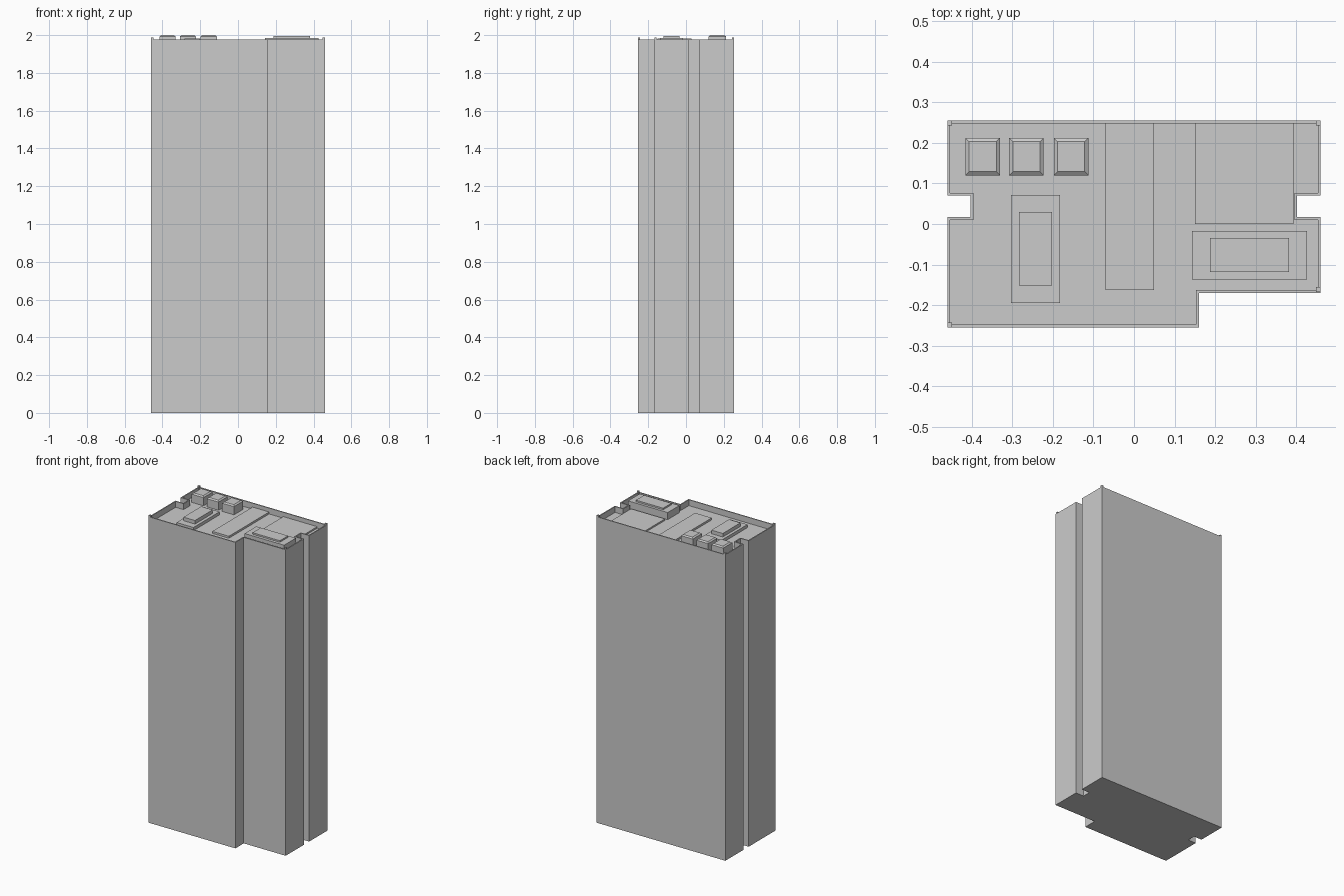
import bpy, bmesh
from mathutils import Vector

if "Cube" in bpy.data.objects:
    bpy.data.objects.remove(bpy.data.objects["Cube"])

ROOF, PARAPET, WALL = 1.94, 1.978, 0.007


def finish(name, bm):
    bmesh.ops.recalc_face_normals(bm, faces=bm.faces[:])
    mesh = bpy.data.meshes.new(name)
    bm.to_mesh(mesh)
    bm.free()
    obj = bpy.data.objects.new(name, mesh)
    bpy.context.collection.objects.link(obj)
    return obj


def inset(points, d):
    # Mitred inward offset of a counter-clockwise outline
    out = []
    for i, p in enumerate(points):
        p = Vector(p)
        a = (p - Vector(points[i - 1])).normalized()
        b = (Vector(points[(i + 1) % len(points)]) - p).normalized()
        out.append(p + d * (Vector((-a.y, a.x)) + Vector((-b.y, b.x))))
    return out


def loft(name, rings):
    # Stack of (outline, z) rings, capped at both ends
    bm = bmesh.new()
    loops = [[bm.verts.new((p[0], p[1], z)) for p in pts] for pts, z in rings]
    n = len(loops[0])
    for lo, hi in zip(loops, loops[1:]):
        for i in range(n):
            j = (i + 1) % n
            bm.faces.new((lo[i], lo[j], hi[j], hi[i]))
    bm.faces.new(loops[0][::-1])
    bm.faces.new(loops[-1])
    return finish(name, bm)


def rect(x0, x1, y0, y1):
    return [(x0, y0), (x1, y0), (x1, y1), (x0, y1)]


def box(name, x0, x1, y0, y1, z1, z0=ROOF):
    r = rect(x0, x1, y0, y1)
    return loft(name, [(r, z0), (r, z1)])


# Tower with side notches, stepped front corner, and parapet around sunken roof
outline = [(-0.46, -0.255), (0.16, -0.255), (0.16, -0.17), (0.46, -0.17),
           (0.46, 0.017), (0.402, 0.017), (0.402, 0.07), (0.46, 0.07),
           (0.46, 0.255), (-0.46, 0.255), (-0.46, 0.07), (-0.403, 0.07),
           (-0.403, 0.017), (-0.46, 0.017)]
inner = inset(outline, WALL)
loft("tower_body", [(outline, 0), (outline, PARAPET), (inner, PARAPET), (inner, ROOF)])

# Corner posts on the parapet
for i, (x, y) in enumerate([(-0.454, -0.249), (0.454, -0.161), (0.454, 0.249), (-0.454, 0.249)]):
    box(f"corner_post_{i + 1}", x - 0.006, x + 0.006, y - 0.006, y + 0.006, 1.988)

# Three cooling units with bevelled tops
for i, x in enumerate([-0.373, -0.265, -0.155]):
    base = rect(x - 0.0425, x + 0.0425, 0.12, 0.212)
    top = inset(base, 0.009)
    loft(f"cooling_unit_{i + 1}", [(base, ROOF), (base, 1.993), (top, 2.0)])

# Two-tier plant housings
box("left_housing_base", -0.303, -0.182, -0.195, 0.072, 1.96)
box("left_housing_top", -0.284, -0.202, -0.151, 0.03, 1.983, 1.96)
box("right_housing_base", 0.143, 0.426, -0.137, -0.017, 1.986)
box("right_housing_top", 0.187, 0.382, -0.118, -0.034, 1.996, 1.986)

# Low roof slabs
box("centre_roof_slab", -0.07, 0.049, -0.163, 0.248, 1.953)
box("rear_roof_slab", 0.15, 0.393, 0.0, 0.248, 1.95)
